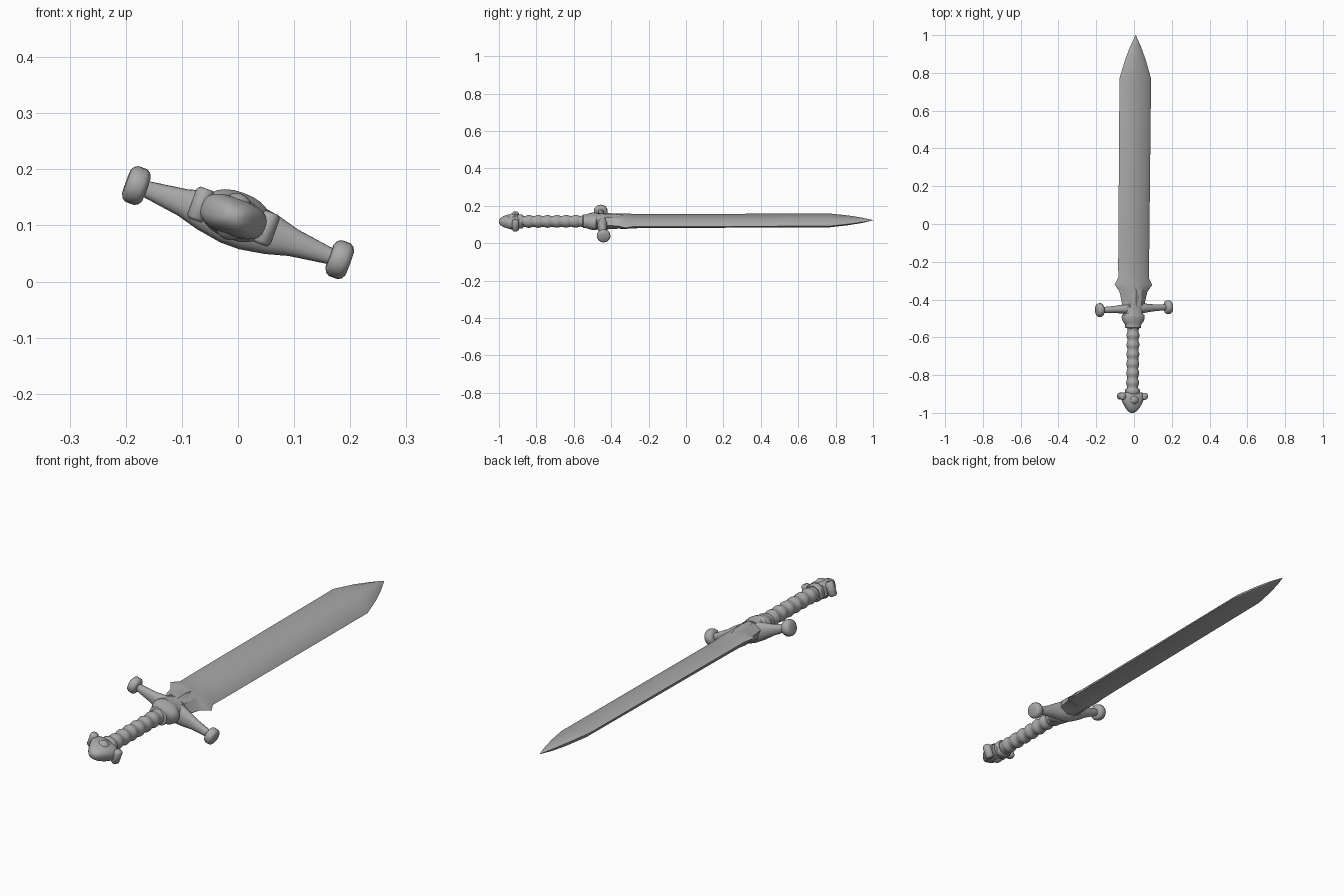
import bpy, bmesh, math
from mathutils import Matrix, Vector

if "Cube" in bpy.data.objects:
    bpy.data.objects.remove(bpy.data.objects["Cube"])

metal = bpy.data.materials.new("grey_metal")
metal.diffuse_color = (0.4, 0.4, 0.4, 1)
metal.use_nodes = True
metal.node_tree.nodes["Principled BSDF"].inputs["Base Color"].default_value = metal.diffuse_color

R = Matrix.Rotation
ROLL = R(math.radians(20), 4, 'Y')
# the sword lies rolled on its long axis, resting on one end of the guard
SWORD = Matrix.Translation((0, 0, 0.119)) @ R(math.radians(-0.5), 4, 'Z') @ R(math.radians(0.2), 4, 'X') @ ROLL
GUARD = Matrix.Translation((0, -0.448, 0.105)) @ R(math.radians(2.4), 4, 'Z') @ ROLL


def finish(name, bm, mat, angle=35):
    bmesh.ops.recalc_face_normals(bm, faces=bm.faces)
    me = bpy.data.meshes.new(name)
    bm.to_mesh(me)
    bm.free()
    me.transform(mat)
    me.materials.append(metal)
    me.shade_smooth()
    me.set_sharp_from_angle(angle=math.radians(angle))
    ob = bpy.data.objects.new(name, me)
    bpy.context.collection.objects.link(ob)
    return ob


def skin(name, rings, mat, angle=35):
    """Skin a list of equal-length point rings, capping both ends."""
    bm = bmesh.new()
    vs = [[bm.verts.new(p) for p in ring] for ring in rings]
    n = len(vs[0])
    for a, b in zip(vs, vs[1:]):
        for i in range(n):
            j = (i + 1) % n
            bm.faces.new((a[i], a[j], b[j], b[i]))
    bm.faces.new(vs[0])
    bm.faces.new(vs[-1])
    return finish(name, bm, mat, angle)


def oval(a, b, n, power=2.0):
    """Superellipse cross-section."""
    pts = []
    for i in range(n):
        t = 2 * math.pi * i / n
        c, s = math.cos(t), math.sin(t)
        pts.append((math.copysign(abs(c) ** (2 / power), c) * a,
                    math.copysign(abs(s) ** (2 / power), s) * b))
    return pts


def loft_y(name, stations, n=24, power=2.0, angle=35):
    return skin(name, [[(u, y, v) for u, v in oval(a, b, n, power)]
                       for y, a, b in stations], SWORD, angle)


def ellipsoid(name, loc, size, mat):
    bm = bmesh.new()
    bmesh.ops.create_uvsphere(bm, u_segments=20, v_segments=12, radius=1)
    bmesh.ops.transform(bm, matrix=Matrix.Translation(loc) @ Matrix.Diagonal((*size, 1)), verts=bm.verts)
    return finish(name, bm, mat)


# blade: bevelled section (y, half width, flat half width, half thickness)
blade = [(-0.43, 0.062, 0.035, 0.034), (-0.36, 0.078, 0.035, 0.030),
         (-0.335, 0.096, 0.045, 0.028), (-0.322, 0.106, 0.05, 0.026),
         (-0.285, 0.086, 0.055, 0.021), (-0.2, 0.087, 0.058, 0.019),
         (0.77, 0.089, 0.058, 0.018), (0.87, 0.058, 0.034, 0.015),
         (0.94, 0.030, 0.015, 0.010), (1.0, 0.001, 0.0005, 0.0005)]
rings = []
for y, w, f, t in blade:
    rings.append([(w, y, 0), (f, y, t), (0, y, t * 1.15), (-f, y, t),
                  (-w, y, 0), (-f, y, -t), (0, y, -t * 1.15), (f, y, -t)])
skin("blade", rings, SWORD, 30)

# pointed langets on both faces of the blade root
for side in (1, -1):
    st = [(-0.44, 0.036, 0.040), (-0.39, 0.030, 0.041), (-0.35, 0.018, 0.037), (-0.315, 0.002, 0.028)]
    skin("langet", [[(-w, y, 0.015 * side), (-w * 0.8, y, 0.8 * h * side), (0, y, h * side),
                     (w * 0.8, y, 0.8 * h * side), (w, y, 0.015 * side)] for y, w, h in st], SWORD, 30)

# guard: tapering bar (x, half depth, half height)
half = [(0.18, 0.015, 0.014), (0.105, 0.019, 0.025), (0.065, 0.024, 0.036), (0.018, 0.031, 0.044)]
bar = [(-x, a, b) for x, a, b in half] + [(x, a, b) for x, a, b in reversed(half)]
skin("guard_bar", [[(x, u, v) for u, v in oval(a, b, 20, 2.2)] for x, a, b in bar], GUARD, 40)

# rounded discs on the guard ends
disc = [(-0.019, 0.022), (-0.015, 0.030), (-0.008, 0.034), (0.008, 0.034), (0.015, 0.030), (0.019, 0.023)]
for side in (-1, 1):
    skin("guard_end", [[(side * 0.193 + x, u, v) for u, v in oval(r * 1.06, r, 24)]
                       for x, r in disc], GUARD, 50)

# stepped collar under the guard
loft_y("collar", [(-0.552, 0.034, 0.030), (-0.548, 0.043, 0.035), (-0.533, 0.043, 0.035),
                  (-0.527, 0.047, 0.036), (-0.512, 0.058, 0.040), (-0.495, 0.062, 0.043),
                  (-0.482, 0.060, 0.043), (-0.475, 0.050, 0.040), (-0.44, 0.052, 0.040)], 24, 2.3)

# grip: rippled binding
grip = []
for i in range(57):
    y = -0.89 + 0.35 * i / 56
    r = 0.0315 + 0.0028 * math.cos(2 * math.pi * 7 * i / 56)
    grip.append((y, r, r))
loft_y("grip", grip, 20, 2.0, 60)

# pommel: flattened rounded cap with a neck ring
loft_y("pommel_neck", [(-0.9, 0.036, 0.034), (-0.893, 0.040, 0.038), (-0.878, 0.040, 0.038), (-0.87, 0.034, 0.033)])
loft_y("pommel", [(-1.0, 0.008, 0.006), (-0.993, 0.021, 0.017), (-0.975, 0.036, 0.027),
                  (-0.95, 0.051, 0.033), (-0.93, 0.060, 0.034), (-0.905, 0.064, 0.032),
                  (-0.893, 0.054, 0.028)], 24, 2.6, 50)

# oval bosses on the pommel faces, and side lugs
ellipsoid("pommel_boss", (0, -0.932, 0), (0.034, 0.032, 0.043), SWORD)
for side in (-1, 1):
    lug = [(-0.030, 0.012), (-0.024, 0.017), (0.024, 0.017), (0.030, 0.012)]
    skin("pommel_lug", [[(side * 0.062 + u, -0.912 + v, z) for u, v in oval(r, r * 1.1, 16)]
                        for z, r in lug], SWORD, 50)
